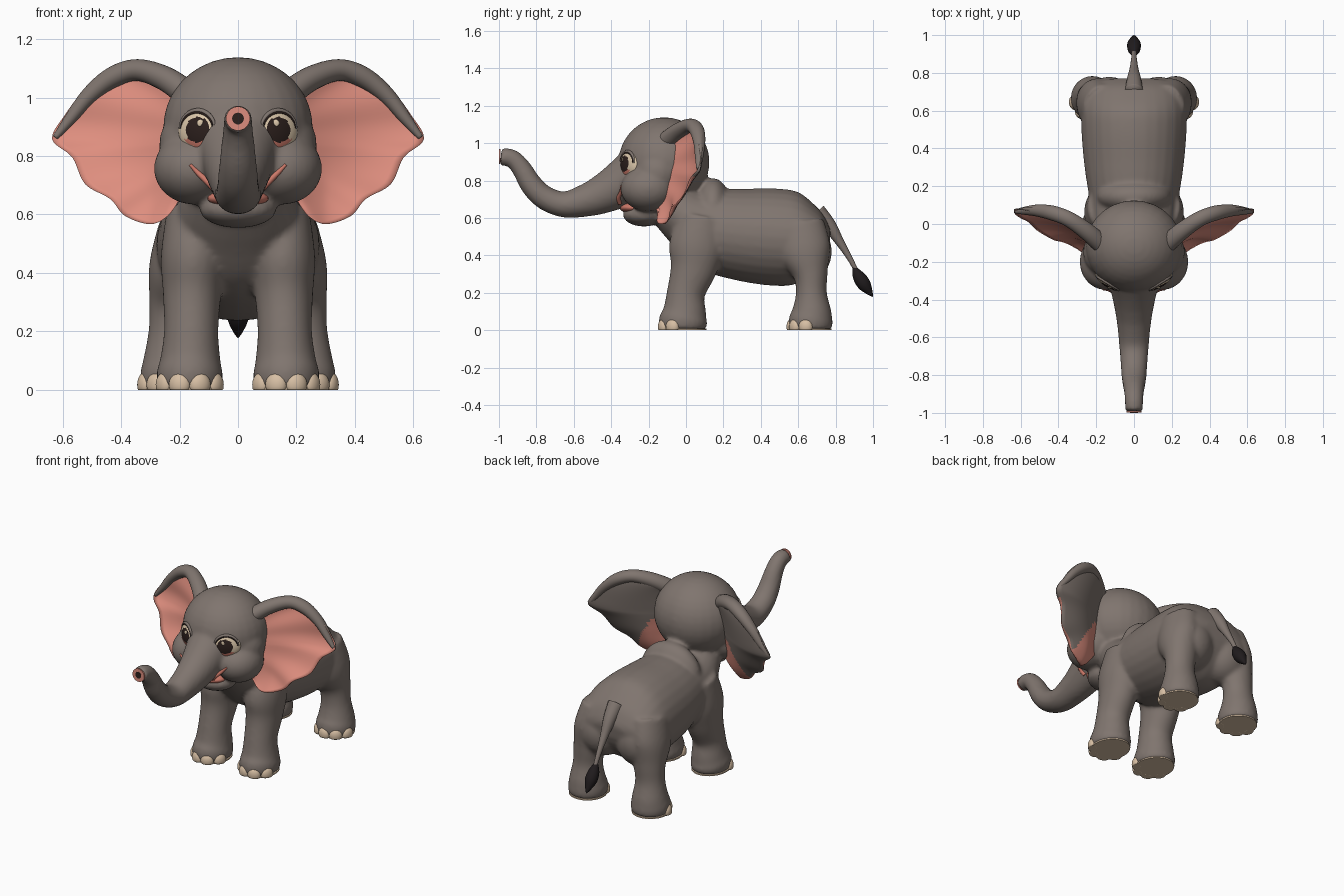
import bpy, bmesh, math
from mathutils import Matrix, Vector

cube = bpy.data.objects.get("Cube")
if cube:
    bpy.data.objects.remove(cube, do_unlink=True)

X, Y, Z = Vector((1, 0, 0)), Vector((0, 1, 0)), Vector((0, 0, 1))


def material(name, r, g, b):
    m = bpy.data.materials.new(name)
    m.use_nodes = True
    m.diffuse_color = (r, g, b, 1)
    m.node_tree.nodes["Principled BSDF"].inputs["Base Color"].default_value = (r, g, b, 1)
    return m


SKIN = material("warm grey skin", .215, .178, .158)
PINK = material("ear pink", .73, .27, .21)
LIP = material("mouth pink", .6, .19, .14)
NAIL = material("nail cream", .68, .52, .37)
CREAM = material("eye cream", .72, .58, .41)
BROWN = material("eye dark brown", .025, .014, .012)
BLACK = material("tuft black", .014, .011, .012)


def spline(keys, n=6):
    """Smooth curve through tuples of any length."""
    out, last = [], len(keys) - 1
    for i in range(last):
        quad = list(zip(keys[max(i - 1, 0)], keys[i], keys[i + 1], keys[min(i + 2, last)]))
        for k in range(n):
            t = k / n
            out.append([(2*b + (c-a)*t + (2*a-5*b+4*c-d)*t*t + (3*b-a-3*c+d)*t**3) / 2
                        for a, b, c, d in quad])
    return out + [list(keys[-1])]


def tube(bm, keys, ref=X, sides=28):
    """Loft ellipses along keys of (x, y, z, radius along ref, other radius)."""
    pts = spline(keys)
    pos = [Vector(p[:3]) for p in pts]
    rings = []
    for i, p in enumerate(pts):
        t = (pos[min(i + 1, len(pos) - 1)] - pos[max(i - 1, 0)]).normalized()
        u = (ref - t * ref.dot(t)).normalized()
        v = t.cross(u)
        ring = []
        for k in range(sides):
            a = math.tau * k / sides
            ring.append(bm.verts.new(pos[i] + u * p[3] * math.cos(a) + v * p[4] * math.sin(a)))
        rings.append(ring)
    for a, b in zip(rings, rings[1:]):
        for k in range(sides):
            j = (k + 1) % sides
            bm.faces.new((a[k], a[j], b[j], b[k]))
    bm.faces.new(rings[0][::-1])
    bm.faces.new(rings[-1])


def ellipsoid(bm, centre, radii, turn=0):
    mat = Matrix.Translation(centre) @ Matrix.Rotation(turn, 4, "Z") @ Matrix.Diagonal((*radii, 1))
    return bmesh.ops.create_uvsphere(bm, u_segments=28, v_segments=18, radius=1, matrix=mat)["verts"]


def disc(bm, matrix, rx, ry):
    bmesh.ops.create_cone(bm, cap_ends=True, segments=32, radius1=1, radius2=1, depth=.008,
                          matrix=matrix @ Matrix.Diagonal((rx, ry, 1, 1)))


def finish(bm, name, *mats):
    bmesh.ops.recalc_face_normals(bm, faces=bm.faces[:])
    for f in bm.faces:
        f.smooth = True
    me = bpy.data.meshes.new(name)
    bm.to_mesh(me)
    bm.free()
    for m in mats:
        me.materials.append(m)
    ob = bpy.data.objects.new(name, me)
    bpy.context.collection.objects.link(ob)
    return ob


# Body: torso, head, trunk and legs fused into one skin
bm = bmesh.new()
torso = [(-.12, .72, .16, .13), (0, .61, .21, .16), (.13, .54, .235, .22), (.3, .511, .262, .247),
         (.48, .497, .278, .26), (.6, .49, .278, .243), (.7, .487, .255, .165),
         (.75, .484, .2, .09), (.768, .482, .12, .04)]
tube(bm, [(0, *k) for k in torso])
ellipsoid(bm, (0, .145, .63), (.2, .1, .183))           # neck fold
ellipsoid(bm, (0, -.117, .9), (.256, .243, .238))       # cranium
ellipsoid(bm, (0, -.225, .618), (.132, .113, .064))     # jaw
trunk = [(-.26, .84, .15, .14), (-.34, .785, .126, .126), (-.43, .735, .106, .108),
         (-.525, .697, .09, .09), (-.65, .672, .078, .07), (-.755, .708, .07, .064),
         (-.825, .775, .064, .06), (-.88, .865, .054, .053), (-.93, .918, .049, .048),
         (-.99, .927, .047, .047)]
tube(bm, [(0, *k) for k in trunk])

front_leg = [(0, .165, -.015, .106, .122), (.05, .165, -.015, .114, .13), (.1, .163, -.008, .104, .116),
             (.2, .16, 0, .093, .102), (.33, .157, .04, .1, .125), (.45, .152, .06, .112, .15),
             (.6, .135, .09, .11, .13)]
rear_leg = [(0, .22, .667, .109, .112), (.05, .22, .667, .115, .118), (.1, .22, .672, .105, .106),
            (.2, .218, .67, .088, .083), (.3, .21, .665, .094, .094), (.42, .198, .635, .106, .14),
            (.56, .17, .6, .1, .14)]
for s in (1, -1):
    ellipsoid(bm, (s * .15, -.2, .757), (.138, .15, .123))    # cheek
    ellipsoid(bm, (s * .12, -.15, .84), (.15, .14, .14))      # temple
    ellipsoid(bm, (s * .13, .635, .42), (.15, .145, .16))     # rump
    for leg in (front_leg, rear_leg):
        tube(bm, [(s * x, y, z, rx, ry) for z, x, y, rx, ry in leg])
for v in bm.verts:
    v.co.z = max(v.co.z, .005)
body = finish(bm, "body", SKIN)
fuse = body.modifiers.new("Fuse", "REMESH")
fuse.mode, fuse.voxel_size, fuse.use_smooth_shade = "VOXEL", .011, True
relax = body.modifiers.new("Relax", "SMOOTH")
relax.factor, relax.iterations = .5, 9
skin = body.evaluated_get(bpy.context.evaluated_depsgraph_get())


def on_skin(point):
    return skin.closest_point_on_mesh(Vector(point))[1]


# Ears: rippled pink front, smooth grey back with a pink lower lobe, rolled upper rim
outline = [(.2, 1.05), (.267, 1.105), (.352, 1.12), (.437, 1.095), (.523, 1.03), (.59, .943),
           (.636, .858), (.567, .796), (.523, .704), (.437, .653), (.386, .595), (.3, .567),
           (.24, .595), (.2, .65)]
roll = [(.17, 1.01, .046), (.25, 1.065, .042), (.345, 1.094, .037), (.43, 1.068, .036),
        (.51, 1.005, .029), (.575, .925, .02), (.625, .863, .01)]


def ear_depth(x, z):
    u, h = x - .2, z - .85
    return -.11 + .66 * u - .62 * u * u + h * (.2 if h > 0 else .28 + max(0, x - .3))


def ear(side, label):
    rim = spline(outline, 5)
    rows, cols = 14, len(rim)
    root = spline([(.19, 1.02), (.2, .85), (.18, .68)], (cols - 1) // 2 + 1)
    bm = bmesh.new()
    front, back = [], []
    for j in range(cols):
        t = j / (cols - 1)
        a, b = root[round(t * (len(root) - 1))], rim[j]
        front.append([])
        back.append([])
        for i in range(rows + 1):
            q = i / rows
            x, z = (a[k] + (b[k] - a[k]) * q for k in (0, 1))
            y = ear_depth(x, z) + .015 * math.sin(math.pi * q)
            ripple = .009 * q * math.sin(34 * t)
            front[j].append(bm.verts.new((side * x, y + ripple, z)))
            back[j].append(bm.verts.new((side * x, y + .014 + .02 * (1 - q ** 3), z)))
    for j in range(cols - 1):
        for i in range(rows):
            for sheet in (front, back):
                f = bm.faces.new((sheet[j][i], sheet[j][i+1], sheet[j+1][i+1], sheet[j+1][i]))
                c = f.calc_center_median()
                lobe = c.z < .82 and abs(c.x) < .27 + (.82 - c.z) * .55
                f.material_index = int(sheet is back and not lobe)
        for i in (0, rows):
            f = bm.faces.new((front[j][i], front[j+1][i], back[j+1][i], back[j][i]))
            f.material_index = int(j < cols / 2)
    for j in (0, -1):
        for i in range(rows):
            bm.faces.new((front[j][i], front[j][i+1], back[j][i+1], back[j][i]))
    finish(bm, label + "_ear", PINK, SKIN)
    bm = bmesh.new()
    tube(bm, [(side * x, ear_depth(x, z) + .005 - .08 * max(0, .36 - x), z, r * 1.1, r)
              for x, z, r in roll], ref=Y)
    finish(bm, label + "_ear_rim", SKIN)


# Eyes: flattened balls with iris rings, lids and lashes
def eye(side, label):
    loc = on_skin((side * .155, -.34, .888))
    n = Vector((side * .52, -.85, .06)).normalized()
    right = Z.cross(n).normalized()
    up = n.cross(right)
    frame = Matrix((right * .083, up * .077, n * .036)).transposed().to_4x4()
    frame.translation = loc - n * .02
    bm = bmesh.new()
    bmesh.ops.create_uvsphere(bm, u_segments=40, v_segments=40, radius=1)
    for f in bm.faces:
        c = f.calc_center_median()
        wide = math.hypot(c.x + side * .1, c.y)
        if c.z > 0 and wide < .56:
            f.material_index = 1
        elif c.z > 0 and wide < .76 and c.y < -.42:
            f.material_index = 2
    bm.transform(frame)
    finish(bm, label + "_eyeball", CREAM, BROWN, LIP)
    bm = bmesh.new()
    ellipsoid(bm, frame @ Vector((-side * .25, .3, .93)), (.012, .004, .012))
    finish(bm, label + "_eye_glint", CREAM)
    for part, mat, out, lift, r in (("lid", SKIN, .86, .5, .009), ("lash", BROWN, .78, .62, .005)):
        arc = []
        for k in range(9):
            a = math.radians(5 + 170 * k / 8)
            w = r * (.35 + .65 * math.sin(a))
            arc.append((*(frame @ Vector((out * math.cos(a), out * math.sin(a), lift))), w, w))
        bm = bmesh.new()
        tube(bm, arc, ref=Y, sides=10)
        finish(bm, label + "_" + part, mat)


# Feet: toenails around the front and a flat sole
def foot(side, label, leg, turn):
    _, x, y, rx, ry = leg[1]
    bm = bmesh.new()
    for deg in (-60, -20, 20, 60):
        a = math.radians(deg + turn)
        centre = (side * (x + rx * .88 * math.sin(a)), y - ry * .88 * math.cos(a), .018)
        for v in ellipsoid(bm, centre, (.038, .026, .042), side * a):
            v.co.z = max(v.co.z, 0)
    finish(bm, label + "_toenails", NAIL)
    bm = bmesh.new()
    disc(bm, Matrix.Translation((side * x, y, .004)), rx * .95, ry * .95)
    finish(bm, label + "_sole", NAIL)


for side, label in ((1, "left"), (-1, "right")):
    ear(side, label)
    eye(side, label)
    foot(side, label + "_front", front_leg, 0)
    foot(side, label + "_rear", rear_leg, 15)
    # Smile line running from the cheek down to the lower lip
    bm = bmesh.new()
    tube(bm, [(*on_skin((side * x, y, z)), r, r) for x, y, z, r in (
        (.165, -.36, .772, .005), (.138, -.36, .738, .009), (.11, -.36, .7, .011),
        (.085, -.35, .665, .011))], ref=Y, sides=12)
    finish(bm, label + "_smile", LIP)

# Tongue inside the lower lip
bm = bmesh.new()
ellipsoid(bm, (0, -.278, .655), (.105, .077, .032))
finish(bm, "tongue", LIP)

# Trunk tip: pink ring with a dark nostril
for name, mat, r, y in (("trunk_tip", PINK, .041, -.9945), ("nostril", BROWN, .02, -.996)):
    bm = bmesh.new()
    disc(bm, Matrix.Translation((0, y, .928)) @ Matrix.Rotation(math.pi / 2, 4, "X"), r, r)
    finish(bm, name, mat)

# Tail with a pointed tuft
for name, mat, keys in (
        ("tail", SKIN, [(.7, .63, .05), (.765, .56, .038), (.82, .475, .024), (.875, .385, .015), (.92, .3, .011)]),
        ("tail_tuft", BLACK, [(.898, .335, .01), (.922, .29, .032), (.952, .245, .036), (.98, .205, .019), (.998, .18, .003)])):
    bm = bmesh.new()
    tube(bm, [(0, y, z, r, r) for y, z, r in keys], sides=16)
    finish(bm, name, mat)

# Keep crisp edges on the flat discs
for ob in bpy.data.objects:
    ob.select_set(ob.name.endswith("_sole") or ob.name in {"trunk_tip", "nostril"})
    if ob.select_get():
        bpy.context.view_layer.objects.active = ob
bpy.ops.object.shade_smooth_by_angle()
